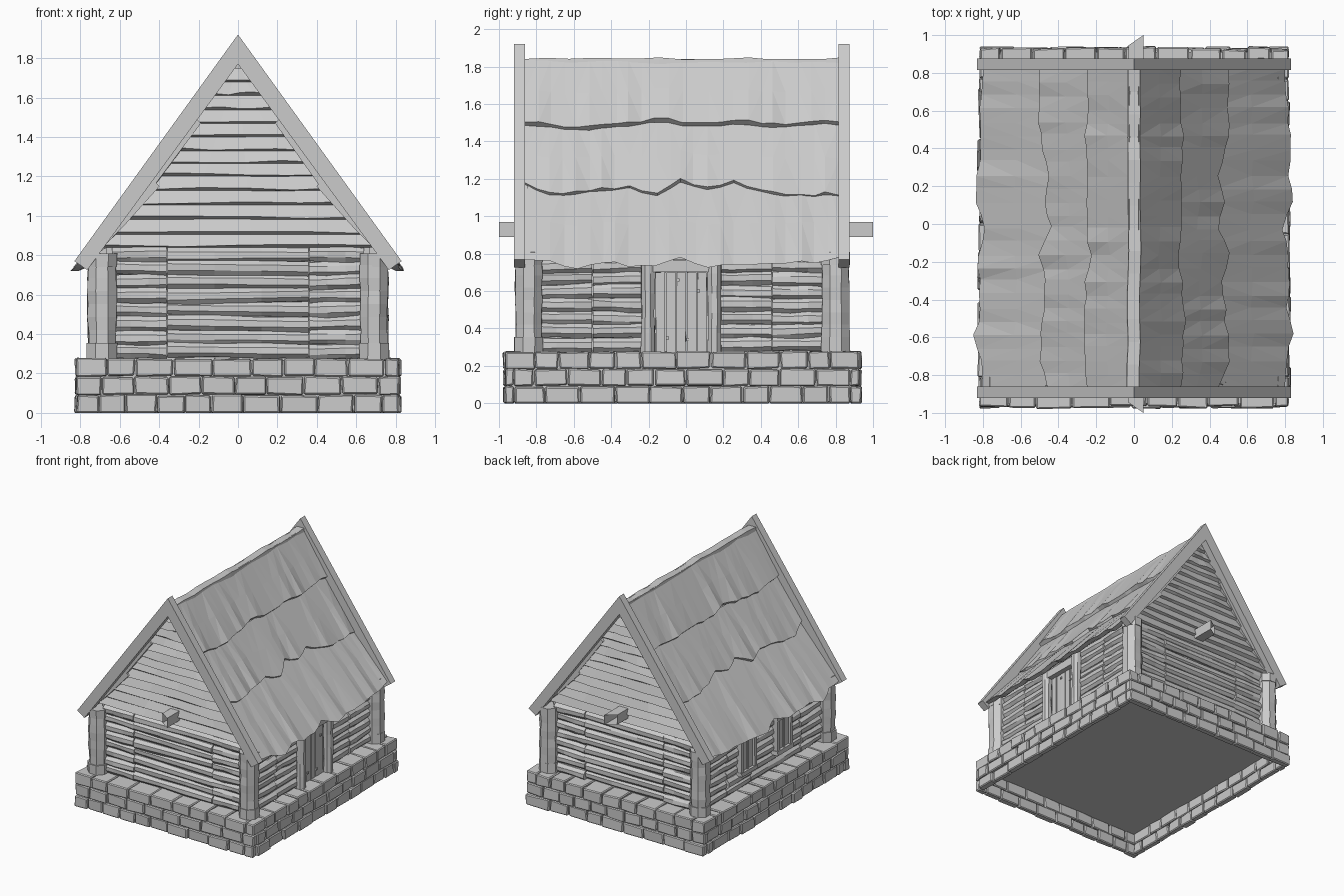
import bpy, bmesh, math, random
from mathutils import Vector

random.seed(4)
if "Cube" in bpy.data.objects:
    bpy.data.objects.remove(bpy.data.objects["Cube"])

grey = bpy.data.materials.new("plain_grey")
grey.use_nodes = True
COLOUR = (0.6, 0.6, 0.6, 1)
grey.diffuse_color = COLOUR
grey.node_tree.nodes["Principled BSDF"].inputs["Base Color"].default_value = COLOUR

FRONT, BACK = -0.84, 0.80      # corner post centres along y


def jit(a):
    return random.uniform(-a, a)


def finish(name, bm, bevel=0):
    bmesh.ops.recalc_face_normals(bm, faces=bm.faces)
    mesh = bpy.data.meshes.new(name)
    bm.to_mesh(mesh)
    bm.free()
    mesh.materials.append(grey)
    ob = bpy.data.objects.new(name, mesh)
    bpy.context.collection.objects.link(ob)
    if bevel:
        mod = ob.modifiers.new("worn_edges", "BEVEL")
        mod.width, mod.segments = bevel, 1


def loft(bm, rings, caps=True):
    """Skin a list of equal rings of points, closing both ends if wanted."""
    vs = [[bm.verts.new(p) for p in r] for r in rings]
    n = len(vs[0])
    for a, b in zip(vs, vs[1:]):
        for i in range(n):
            bm.faces.new((a[i], a[(i + 1) % n], b[(i + 1) % n], b[i]))
    if caps:
        bm.faces.new(vs[0][::-1])
        bm.faces.new(vs[-1])


def box(bm, lo, hi, wob=0, caps=True):
    (x0, y0, z0), (x1, y1, z1) = lo, hi
    loft(bm, [[Vector((x, y, z)) + Vector((jit(wob), jit(wob), jit(wob)))
               for x, y in ((x0, y0), (x1, y0), (x1, y1), (x0, y1))] for z in (z0, z1)], caps)


def log(bm, a, b, radius, wob, sides=8, parts=3):
    """Rough hewn log between two points."""
    a, b = Vector(a), Vector(b)
    d = (b - a).normalized()
    u = d.orthogonal().normalized()
    v = d.cross(u)
    rings = []
    for k in range(parts + 1):
        c = a.lerp(b, k / parts)
        r = radius + jit(wob)
        rings.append([c + (u * math.cos(t) + v * math.sin(t)) * (r + jit(wob))
                      for t in (2 * math.pi * (i + 0.5) / sides for i in range(sides))])
    loft(bm, rings)


# Stone base: a hollow skirt of two courses under a broad top course
bm = bmesh.new()
X, Y0, Y1 = 0.82, -0.97, 0.93
for c, depth in enumerate((0.05, 0.05, 0.16)):
    z0, z1 = c * 0.093, (c + 1) * 0.093 - 0.003
    for axis, lo, hi in (("x", -X, X), ("y", Y0 + depth, Y1 - depth)):
        for side in (-1, 1):
            cuts, p = [lo], lo + random.uniform(0.09, 0.19)
            while p < hi - 0.07:
                cuts.append(p)
                p += random.uniform(0.13, 0.2)
            cuts.append(hi)
            for s, e in zip(cuts, cuts[1:]):
                out = jit(0.008)
                s, e = s + 0.003, e - 0.003
                if axis == "x":
                    y = (Y0 + out, Y0 + depth) if side < 0 else (Y1 - depth, Y1 + out)
                    box(bm, (s, y[0], z0), (e, y[1], z1), 0.005)
                else:
                    x = (-X - out, -X + depth) if side < 0 else (X - depth, X + out)
                    box(bm, (x[0], s, z0), (x[1], e, z1), 0.005)
for v in bm.verts:
    if v.co.z < 0.02:
        v.co.z = 0
finish("base_stones", bm, 0.007)

# Mortar sheet inside the skirt, raised floor, solid backing behind the logs
bm = bmesh.new()
box(bm, (-X + 0.025, Y0 + 0.025, 0.01), (X - 0.025, Y1 - 0.025, 0.19), caps=False)
finish("base_mortar", bm)
bm = bmesh.new()
box(bm, (-X + 0.02, Y0 + 0.02, 0.18), (X - 0.02, Y1 - 0.02, 0.265))
finish("floor_slab", bm)
bm = bmesh.new()
box(bm, (-0.67, FRONT + 0.02, 0.26), (0.67, BACK - 0.02, 0.84))
finish("wall_core", bm)

# Corner posts: thick foot, hewn shaft, thick head
bm = bmesh.new()
for x in (-0.69, 0.69):
    for y in (FRONT, BACK):
        log(bm, (x, y, 0.27), (x, y, 0.355), 0.083, 0.003, 8, 1)
        log(bm, (x, y, 0.355), (x, y, 0.75), 0.077, 0.004, 8, 6)
        log(bm, (x, y, 0.74), (x, y, 0.81), 0.081, 0.003, 8, 1)
finish("corner_posts", bm)

# Log walls, each row split into uneven lengths
ROWS, STEP, RADIUS = 8, 0.07, 0.041
bm = bmesh.new()
for r in range(ROWS):
    z = 0.315 + r * STEP
    for y in (FRONT + 0.025, BACK - 0.025):
        for s, e in ((-0.64, -0.36), (-0.36, 0.36), (0.36, 0.64)):
            yy = y + jit(0.008)
            log(bm, (s + 0.002, yy, z + jit(0.008)), (e - 0.002, yy, z + jit(0.008)), RADIUS, 0.004)
finish("end_wall_logs", bm)
bm = bmesh.new()
for r in range(ROWS):
    z = 0.315 + r * STEP
    for side in (-1, 1):
        spans = [(-0.79, -0.5), (-0.5, -0.2), (0.15, 0.46), (0.46, 0.75)]
        if side < 0:
            spans += [(-0.2, 0.15)]
        for s, e in spans:
            x = side * (0.665 + jit(0.008))
            log(bm, (x, s + 0.002, z + jit(0.008)), (x, e - 0.002, z + jit(0.008)), RADIUS, 0.004)
finish("side_wall_logs", bm)

# Gable planks, lapped, with a sloping underside on each lower edge
bm = bmesh.new()
for side, y in ((-1, FRONT), (1, BACK)):
    z = 0.84
    while z < 1.74:
        top = min(z + 0.07 + jit(0.008), 1.77)
        w0, w1 = ((1.77 - h) / 1.366 + 0.002 for h in (z, top))
        rings = []
        for f in (-1, -0.4, 0.1, 0.6, 1):
            drop, out = jit(0.008), jit(0.006)
            rings.append([(f * w0, y + side * (0.016 + out), z + 0.012 + drop),
                          (f * w1, y - side * 0.008, top + 0.006),
                          (f * w1, y - side * 0.03, top + 0.006),
                          (f * w0, y - side * 0.03, z),
                          (f * w0, y - side * 0.01, z)])
        loft(bm, rings)
        z = top
finish("gable_planks", bm)

# Barge boards along both gables
bm = bmesh.new()
for y0, y1 in ((-0.92, -0.86), (0.815, 0.875)):
    for s in (-1, 1):
        shape = ((0, 1.92), (s * 0.83, 0.77), (s * 0.765, 0.725), (0, 1.77))
        loft(bm, [[(x, y, z) for x, z in shape] for y in (y0, y1)])
finish("barge_boards", bm)

# Roof: three overlapping layers per slope, each with a ragged lower edge
LAYERS = (
    ((0.025, 1.84), (0.255, 1.50), (1.51, 1.49, 1.48, 1.49, 1.50, 1.53, 1.50, 1.50, 1.51, 1.50, 1.50, 1.51, 1.51)),
    ((0.22, 1.50), (0.48, 1.15), (1.18, 1.12, 1.13, 1.15, 1.16, 1.12, 1.20, 1.15, 1.19, 1.14, 1.12, 1.12, 1.12)),
    ((0.43, 1.18), (0.82, 0.745), (0.77, 0.76, 0.72, 0.75, 0.74, 0.74, 0.78, 0.73, 0.74, 0.74, 0.75, 0.76, 0.77)))
COLS = 24
for s, label in ((1, "left"), (-1, "right")):
    bm = bmesh.new()
    for n, ((x0, z0), (x1, z1), edge) in enumerate(LAYERS):
        rings = []
        for c in range(COLS + 1):
            y = -0.865 + 1.685 * c / COLS + (jit(0.01) if 0 < c < COLS else 0)
            low = (edge[c // 2] + edge[(c + 1) // 2]) / 2 + jit(0.006)
            reach = (low - z0) / (z1 - z0)
            lift = jit(0.01)
            ring = []
            for f in (0, 0.5, 1):
                t, w = f * reach, lift * f
                ring.append((s * (x0 + (x1 - x0) * t + w * 0.8), y, z0 + (z1 - z0) * t + w * 0.6))
            # the eave is cut level so its end stays hidden from the side
            under = [(px - s * 0.032, py, pz - 0.03) for px, py, pz in ring]
            if n == 2:
                px, py, pz = ring[-1]
                under[-1] = (px - s * 0.045, py, pz + 0.002)
            rings.append(ring + under[::-1])
        loft(bm, rings)
    bmesh.ops.triangulate(bm, faces=[f for f in bm.faces if len(f.verts) == 4])
    finish("roof_" + label, bm)

# Ridge cap
bm = bmesh.new()
rings = []
for c in range(15):
    y, dx, dz = -0.865 + 1.685 * c / 14, jit(0.006), jit(0.006)
    rings.append([(dx + x, y, dz + z) for x, z in ((-0.04, 1.80), (-0.032, 1.843), (0.032, 1.843), (0.04, 1.80))])
loft(bm, rings)
finish("ridge_cap", bm)

# Hollow tie beam with open slanted ends poking out of both gables
bm = bmesh.new()
loft(bm, [[(x, sgn * y, z) for x, y, z in ((-0.03, 0.945, 0.89), (0.05, 1, 0.89), (0.05, 1, 0.97), (-0.03, 0.945, 0.97))]
          for sgn in (-1, 1)], caps=False)
finish("tie_beam", bm)

# Door: planks, posts, lintel, nails
bm = bmesh.new()
for i in range(5):
    y = -0.165 + i * 0.056
    box(bm, (0.64, y + 0.003, 0.27), (0.705 + jit(0.004), y + 0.053, 0.70), 0.002)
finish("door_planks", bm)
bm = bmesh.new()
for y in (-0.203, 0.152):
    log(bm, (0.72, y, 0.27), (0.72, y, 0.80), 0.038, 0.003, 8, 5)
box(bm, (0.66, -0.2, 0.70), (0.745, 0.15, 0.765), 0.005)
finish("door_frame", bm)
bm = bmesh.new()
for i, z in ((0, 0.35), (1, 0.66), (2, 0.34), (3, 0.6)):
    y = -0.1 + i * 0.056
    box(bm, (0.70, y - 0.008, z - 0.008), (0.715, y + 0.008, z + 0.008))
finish("door_nails", bm)

# Two small framed windows on the other long side
bm = bmesh.new()
for y in (-0.25, 0.22):
    box(bm, (-0.715, y - 0.08, 0.43), (-0.66, y + 0.08, 0.69))
    for d in (-0.085, 0.085):
        box(bm, (-0.735, y + d - 0.015, 0.41), (-0.66, y + d + 0.015, 0.71), 0.003)
    for z in (0.42, 0.70):
        box(bm, (-0.74, y - 0.105, z - 0.015), (-0.66, y + 0.105, z + 0.015), 0.003)
    box(bm, (-0.725, y - 0.01, 0.43), (-0.66, y + 0.01, 0.69))
finish("small_windows", bm)
